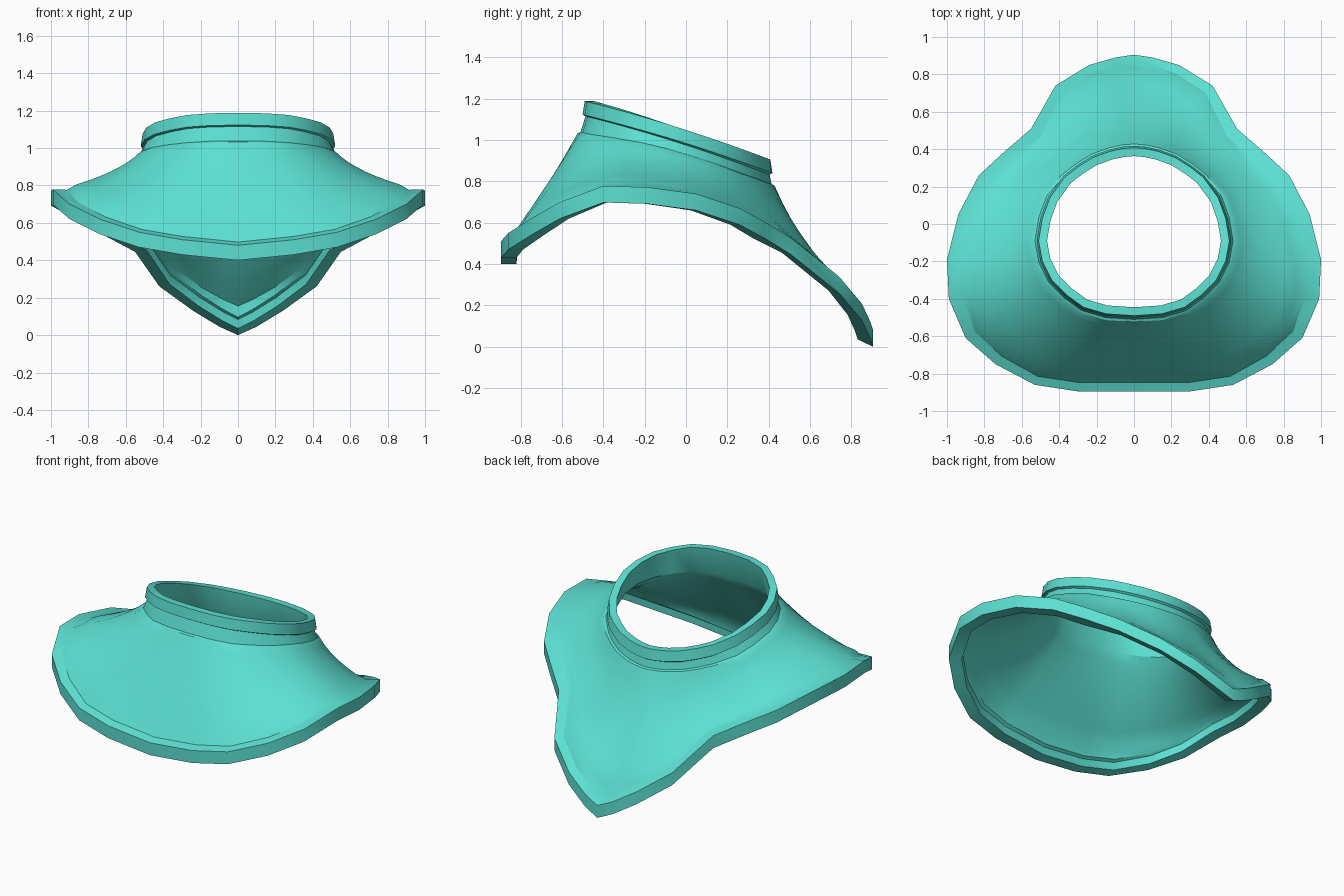
import bpy
import bmesh
from mathutils import Vector

if "Cube" in bpy.data.objects:
    bpy.data.objects.remove(bpy.data.objects["Cube"])

# Half outline, front to back: neck x, y | hem x, y, z | rim width, rim lift, flare sag
STATIONS = [
    (0.00, -.490, 0.00, -.895, .400, .08, .145, .31),
    (0.15, -.480, 0.30, -.895, .430, .08, .145, .31),
    (0.27, -.445, 0.53, -.860, .470, .08, .140, .33),
    (0.36, -.380, 0.74, -.750, .540, .09, .135, .40),
    (0.44, -.300, 0.90, -.610, .620, .10, .125, .50),
    (0.49, -.200, 0.99, -.400, .698, .13, .108, .58),
    (0.51, -.090, 1.00, -.190, .692, .14, .110, .60),
    (0.49, 0.030, 0.94, 0.050, .660, .14, .110, .60),
    (0.45, 0.140, 0.83, 0.260, .590, .14, .115, .58),
    (0.37, 0.250, 0.70, 0.380, .525, .13, .115, .55),
    (0.30, 0.305, 0.55, 0.510, .445, .11, .125, .58),
    (0.22, 0.355, 0.42, 0.740, .260, .09, .130, .60),
    (0.13, 0.388, 0.24, 0.850, .130, .08, .160, .50),
    (0.06, 0.403, 0.10, 0.890, .045, .07, .180, .48),
    (0.00, 0.408, 0.00, 0.905, .000, .07, .190, .48),
]
STEPS = 7


def closed(half):
    """Mirror a half row across x to a full loop."""
    return half + [Vector((-p.x, p.y, p.z)) for p in half[-2:0:-1]]


def inset(points, widths):
    """Shift a half outline inward in plan by the given widths."""
    out = []
    n = len(points)
    for i, p in enumerate(points):
        a = points[i - 1] if i else Vector((-points[1].x, points[1].y, 0))
        b = points[i + 1] if i < n - 1 else Vector((-points[n - 2].x, points[n - 2].y, 0))
        t = (b - a).to_2d().normalized()
        x = 0.0 if i in (0, n - 1) else p.x - t.y * widths[i]
        out.append(Vector((x, p.y + t.x * widths[i], p.z)))
    return out


def with_z(points, heights):
    return [Vector((p.x, p.y, h)) for p, h in zip(points, heights)]


def sweep(a_row, b_row):
    """Rows of a flared surface between the neck and the rim."""
    rows = []
    for k in range(STEPS + 1):
        t = k / STEPS
        row = []
        for i, (a, b) in enumerate(zip(a_row, b_row)):
            d = b - a
            c = a + Vector((d.x * .29, d.y * .29, d.z * STATIONS[i][7]))
            if i == 11:          # valley beside the back panel
                c.x -= .04
            row.append(a * (1 - t) ** 2 + c * (2 * t * (1 - t)) + b * t * t)
        rows.append(row)
    return rows


n = len(STATIONS)
neck = [Vector((s[0], s[1], 0)) for s in STATIONS]
hem = [Vector((s[2], s[3], s[4])) for s in STATIONS]
width = [s[5] for s in STATIONS]
lift = [s[6] for s in STATIONS]


def shifted(points, amount):
    return inset(points, [amount] * n)


# Tilted neck band
top_z = [1.185 - .315 * (p.y + .48) + .015 * (1 - ((p.y + .04) / .45) ** 2) for p in neck]
low_z = [z - .065 for z in top_z]
base_z = [z - .06 - .03 * min(1, max(0, (-.15 - p.y) / .3)) for z, p in zip(low_z, neck)]
spread = [.034 if p.y < .2 else .02 for p in neck]
band_in = with_z(shifted(neck, .045), top_z)
band_top = with_z(neck, top_z)
band_low = with_z(shifted(neck, -.010), low_z)
groove = with_z(shifted(neck, .004), [z - .008 for z in low_z])
collar_low = with_z(inset(neck, [.014 - s for s in spread]), [z + .006 for z in base_z])
base = with_z(inset(neck, [-s for s in spread]), base_z)
base_in = with_z(inset(neck, [.049 - s for s in spread]), [z - .018 for z in base_z])

# Grooved rim around the hem
rim_top = with_z(hem, [p.z + .08 for p in hem])
rim_mid = with_z(inset(hem, [w * .6 for w in width]),
                 [p.z + .04 + h * .5 - .015 for p, h in zip(hem, lift)])
rim_in = with_z(inset(hem, width), [p.z + h for p, h in zip(hem, lift)])
lip_low = with_z(shifted(hem, .075), [p.z + (h - .1) * .4 * (p.y > .4) for p, h in zip(hem, lift)])
lip_up = with_z(shifted(hem, .08), [p.z + .048 for p in lip_low])
lip_step = with_z(shifted(hem, .098), [p.z + .06 for p in lip_low])
lining_end = with_z(inset(hem, [w + .025 for w in width]), [p.z - .035 for p in rim_in])

outer = sweep(base, rim_in)
lining = sweep(base_in, lining_end)
rows = [band_in, band_top, band_low, groove, collar_low] + outer
rows += [rim_mid, rim_top, hem, lip_low, lip_up, lip_step] + lining[::-1]

# Single closed shell
bm = bmesh.new()
loops = [[bm.verts.new(p) for p in closed(r)] for r in rows]
m = len(loops[0])
for j, cur in enumerate(loops):
    nxt = loops[(j + 1) % len(loops)]
    for i in range(m):
        k = (i + 1) % m
        bm.faces.new((cur[i], nxt[i], nxt[k], cur[k]))
bmesh.ops.recalc_face_normals(bm, faces=bm.faces)
mesh = bpy.data.meshes.new("neck_guard")
bm.to_mesh(mesh)
bm.free()

guard = bpy.data.objects.new("neck_guard", mesh)
bpy.context.collection.objects.link(guard)
turquoise = bpy.data.materials.new("turquoise")
turquoise.diffuse_color = (.107, .74, .64, 1)
turquoise.use_nodes = True
turquoise.node_tree.nodes["Principled BSDF"].inputs["Base Color"].default_value = turquoise.diffuse_color
mesh.materials.append(turquoise)

bpy.context.view_layer.objects.active = guard
guard.select_set(True)
bpy.ops.object.shade_smooth_by_angle(angle=0.52)
